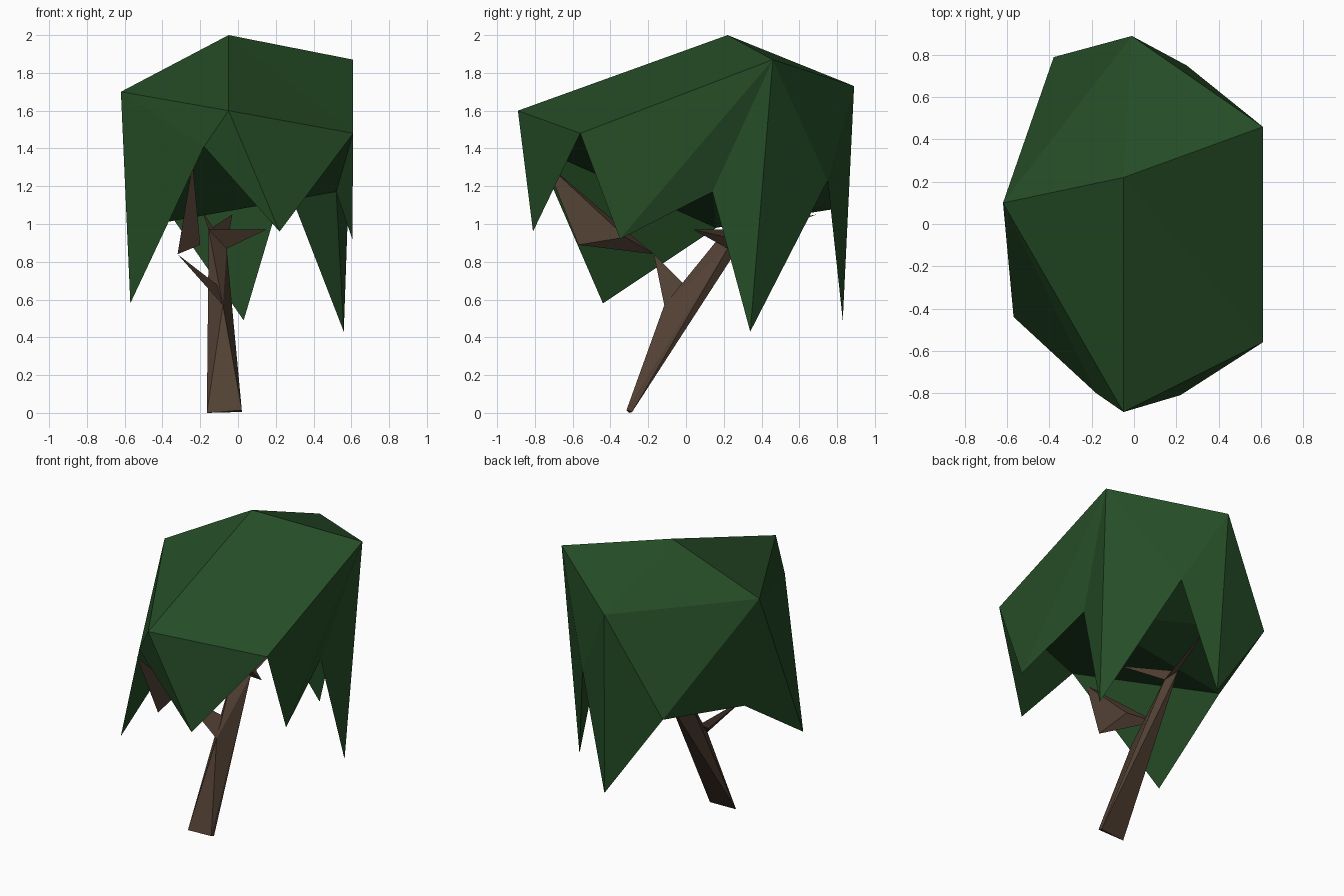
import bpy
import bmesh

cube = bpy.data.objects.get("Cube")
if cube:
    bpy.data.objects.remove(cube, do_unlink=True)


def make_material(name, colour):
    mat = bpy.data.materials.new(name)
    mat.use_nodes = True
    mat.diffuse_color = (*colour, 1)
    node = next(n for n in mat.node_tree.nodes if n.type == 'BSDF_PRINCIPLED')
    node.inputs["Base Color"].default_value = (*colour, 1)
    node.inputs["Roughness"].default_value = 0.9
    return mat


leaf_green = make_material("leaf green", (0.019, 0.075, 0.02))
bark_brown = make_material("bark brown", (0.085, 0.052, 0.034))


def finish(bm, name, mat):
    """Orient the faces outward and add the mesh to the scene."""
    bmesh.ops.recalc_face_normals(bm, faces=bm.faces)
    mesh = bpy.data.meshes.new(name)
    bm.to_mesh(mesh)
    bm.free()
    mesh.materials.append(mat)
    obj = bpy.data.objects.new(name, mesh)
    bpy.context.collection.objects.link(obj)
    return obj


def make_hull(name, points):
    """Angular piece of wood wrapped round a few corner points."""
    bm = bmesh.new()
    for p in points:
        bm.verts.new(p)
    result = bmesh.ops.convex_hull(bm, input=bm.verts)
    loose = [v for v in result["geom_interior"] if isinstance(v, bmesh.types.BMVert)]
    bmesh.ops.delete(bm, geom=loose, context='VERTS')
    return finish(bm, name, bark_brown)


# Canopy corners: upper crown, underside ring and hanging spike tips
corners = {
    "peak": (-0.05, 0.22, 2.0),
    "front": (-0.05, -0.89, 1.6),
    "east_front": (0.61, -0.56, 1.48),
    "east_back": (0.61, 0.46, 1.87),
    "back": (-0.01, 0.89, 1.73),
    "west": (-0.62, 0.10, 1.70),
    "ring_front": (-0.18, -0.80, 1.41),
    "ring_east": (0.52, 0.14, 1.17),
    "ring_back": (0.25, 0.75, 1.23),
    "ring_corner": (-0.38, 0.79, 1.08),
    "ring_west": (-0.55, 0.16, 0.98),
    "tip_front": (0.22, -0.81, 0.96),
    "tip_east": (0.605, -0.35, 0.92),
    "tip_long": (0.56, 0.34, 0.43),
    "tip_back": (0.03, 0.83, 0.49),
    "tip_west": (-0.57, -0.44, 0.58),
}

# Crown panels and underside
panels = [
    "peak west front", "peak front east_front", "peak east_front east_back",
    "peak east_back back", "peak back west",
    "west back ring_corner", "west ring_corner ring_west",
    "west ring_front front", "east_back ring_back back",
    "ring_front east_front ring_east", "ring_front ring_east ring_west",
    "ring_west ring_east ring_corner", "ring_east ring_back ring_corner",
]

# Each spike hangs from a top corner and two ring corners
spikes = [
    ("tip_front", "front", "ring_front", "east_front"),
    ("tip_east", "east_back", "east_front", "ring_east"),
    ("tip_long", "east_back", "ring_east", "ring_back"),
    ("tip_back", "back", "ring_back", "ring_corner"),
    ("tip_west", "west", "ring_west", "ring_front"),
]
for tip, top, left, right in spikes:
    panels += [f"{top} {left} {tip}", f"{top} {tip} {right}", f"{left} {right} {tip}"]

bm = bmesh.new()
verts = {key: bm.verts.new(p) for key, p in corners.items()}
for panel in panels:
    bm.faces.new([verts[key] for key in panel.split()])
finish(bm, "canopy", leaf_green)

# Leaning trunk
fork = (-0.08, -0.115, 0.57)
top_west = (-0.155, 0.21, 0.97)
top_front = (-0.06, 0.22, 0.87)
top_back = (-0.10, 0.30, 0.91)
make_hull("trunk", [(-0.165, -0.30, 0), (0.02, -0.315, 0.015), (0.02, -0.285, 0.005),
                    fork, top_west, top_front, top_back])

# Front branch: thin stem and broad angular end
elbow = (-0.32, -0.17, 0.84)
make_hull("front_branch_stem", [fork, (-0.10, 0, 0.67), (-0.14, -0.04, 0.64), elbow])
make_hull("front_branch_end", [elbow, (-0.20, -0.57, 0.89),
                               (-0.24, -0.74, 1.32), (-0.21, -0.32, 0.93)])

# Upper branches spreading from the trunk top
for name, tip in [("back_branch", (-0.03, 0.69, 1.05)),
                  ("side_branch", (0.15, 0.04, 0.97)),
                  ("upper_branch", (-0.19, 0.30, 1.07))]:
    make_hull(name, [top_west, top_front, top_back, tip])
